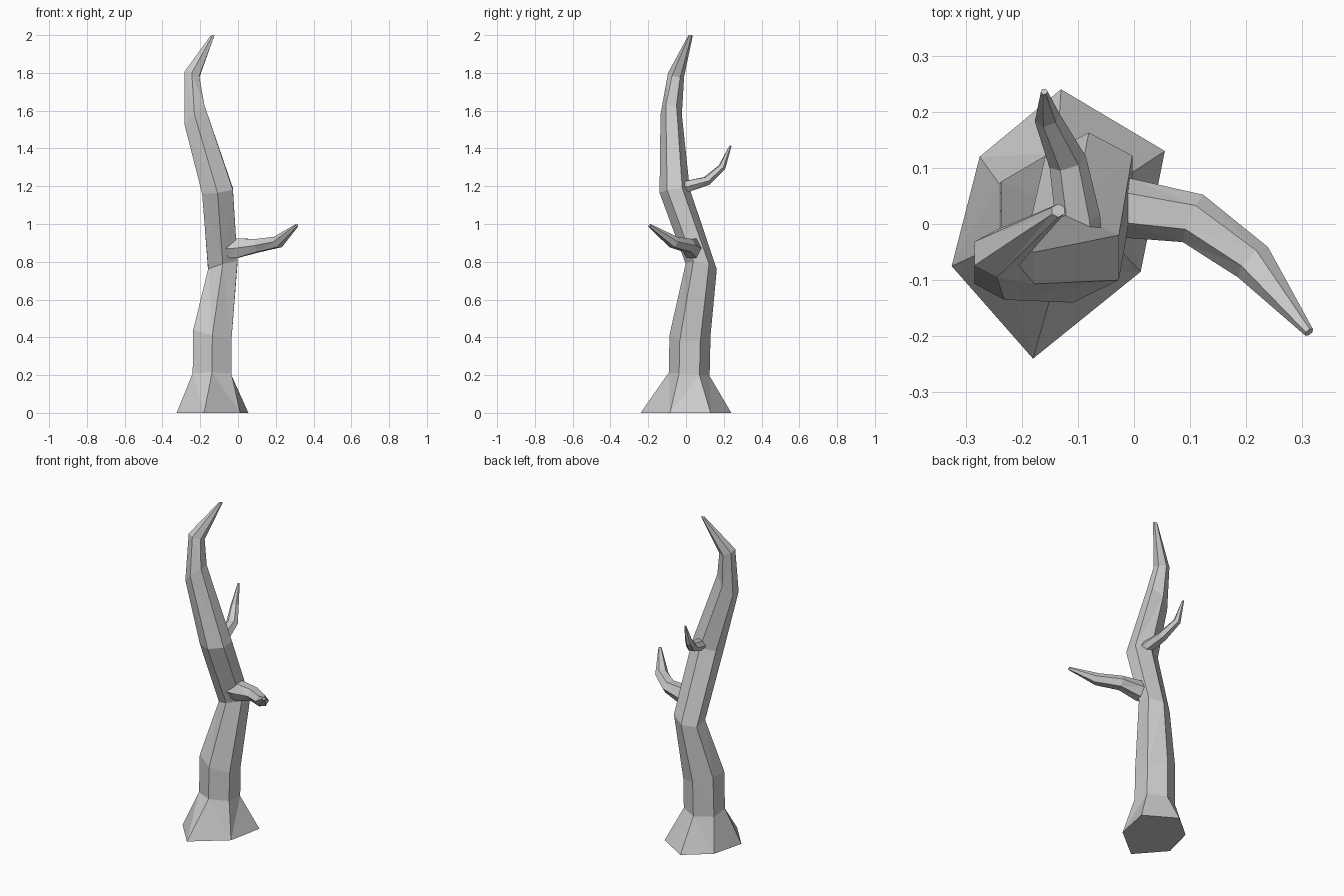
import bpy, bmesh, math
from mathutils import Vector

if "Cube" in bpy.data.objects:
    bpy.data.objects.remove(bpy.data.objects["Cube"])


def loft(name, rings):
    """Skin a faceted tube through rings of equal point count and cap both ends."""
    bm = bmesh.new()
    loops = [[bm.verts.new(p) for p in ring] for ring in rings]
    n = len(loops[0])
    for a, b in zip(loops, loops[1:]):
        for i in range(n):
            j = (i + 1) % n
            bm.faces.new((a[i], a[j], b[j], b[i]))
    bm.faces.new(loops[0][::-1])
    bm.faces.new(loops[-1])
    bmesh.ops.triangulate(bm, faces=[f for f in bm.faces if len(f.verts) == 4])
    bmesh.ops.recalc_face_normals(bm, faces=bm.faces[:])
    mesh = bpy.data.meshes.new(name)
    bm.to_mesh(mesh)
    bm.free()
    obj = bpy.data.objects.new(name, mesh)
    bpy.context.collection.objects.link(obj)
    return obj


def trunk_ring(x0, x1, y0, y1, z, tilt_x, tilt_y):
    """Six-sided ring filling the given extents, tilted along x and y."""
    pts = []
    for k in range(6):
        a = math.radians(30 + 60 * k)
        u, v = math.cos(a) / math.cos(math.radians(30)), math.sin(a)
        pts.append(Vector(((x0 + x1) / 2 + u * (x1 - x0) / 2,
                           (y0 + y1) / 2 + v * (y1 - y0) / 2,
                           z + u * tilt_x + v * tilt_y)))
    return pts


def branch(name, path):
    """Six-sided tapering limb; each path entry is (x, y, z, half width, half height)."""
    centres = [Vector(p[:3]) for p in path]
    rings = []
    for i, (c, p) in enumerate(zip(centres, path)):
        t = (centres[min(i + 1, len(path) - 1)] - centres[max(i - 1, 0)]).normalized()
        side = t.cross(Vector((0, 0, 1))).normalized()
        up = side.cross(t)
        rings.append([c + side * p[3] * math.cos(k * math.pi / 3)
                      + up * p[4] * math.sin(k * math.pi / 3) for k in range(6)])
    return loft(name, rings)


# Trunk: flared irregular hexagonal foot, then bending, tapering rings
foot = [Vector((x, y, 0)) for x, y in
        [(0.055, 0.13), (-0.13, 0.24), (-0.275, 0.12),
         (-0.325, -0.075), (-0.18, -0.24), (0.012, -0.085)]]
sections = [
    (-0.24, -0.035, -0.09, 0.125, 0.205, 0.0, -0.01),
    (-0.237, -0.035, -0.088, 0.13, 0.41, -0.03, 0.0),
    (-0.158, -0.003, -0.002, 0.163, 0.775, 0.02, -0.015),
    (-0.19, -0.027, -0.14, 0.02, 1.175, 0.01, 0.01),
    (-0.284, -0.178, -0.135, -0.022, 1.58, 0.05, 0.0),
    (-0.284, -0.205, -0.095, -0.01, 1.79, -0.01, -0.01),
    (-0.146, -0.124, 0.012, 0.036, 1.998, 0.002, 0.0),
]
loft("trunk", [foot] + [trunk_ring(*s) for s in sections])

# Lower branch, reaching right and forward
branch("lower_branch", [
    (-0.07, 0.035, 0.868, 0.055, 0.055),
    (-0.01, 0.028, 0.872, 0.053, 0.06),
    (0.105, 0.01, 0.886, 0.046, 0.040),
    (0.212, -0.068, 0.905, 0.038, 0.034),
    (0.312, -0.193, 0.993, 0.009, 0.009),
])

# Upper branch, reaching backward and curling up
branch("upper_branch", [
    (-0.095, -0.05, 1.19, 0.04, 0.035),
    (-0.10, 0.01, 1.2, 0.04, 0.034),
    (-0.118, 0.11, 1.228, 0.034, 0.026),
    (-0.155, 0.19, 1.3, 0.023, 0.02),
    (-0.16, 0.236, 1.415, 0.006, 0.006),
])
